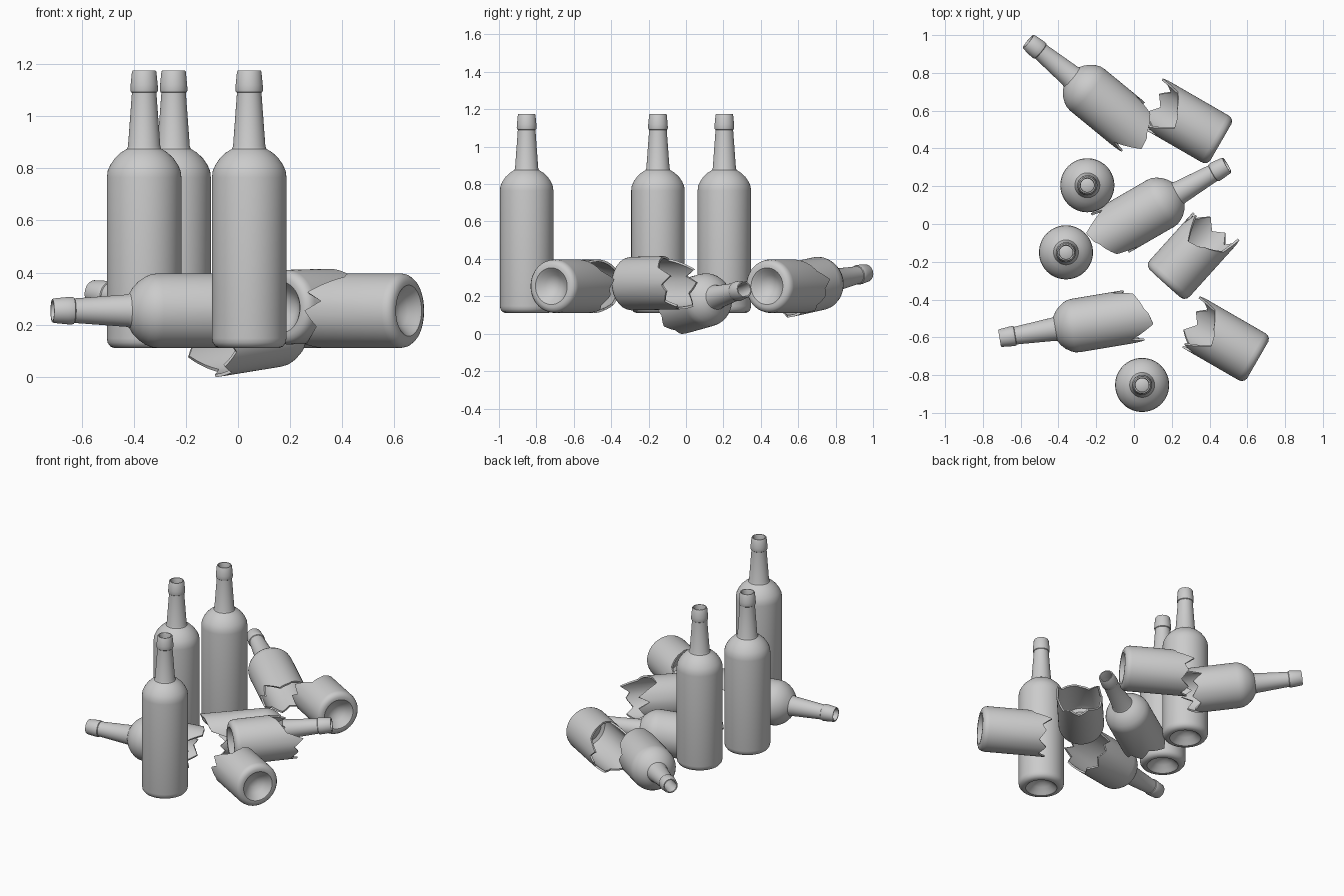
import bpy, bmesh
from math import sin, cos, radians
from mathutils import Matrix, Vector

if "Cube" in bpy.data.objects:
    bpy.data.objects.remove(bpy.data.objects["Cube"])

SIDES = 72
HEIGHT = 1.065
R, WALL = 0.143, 0.012

# Bottle profile pieces as (radius, height above the base)
OUTER_BASE = [(0, .06), (.03, .056), (.06, .038), (.085, .012), (.098, 0),
              (.114, 0), (.13, .007), (.14, .021), (R, .038)]
OUTER_TOP = [(R, .655), (.14, .68), (.13, .703), (.113, .728), (.09, .75),
             (.066, .765), (.062, .775), (.047, .98), (.051, .983),
             (.053, .99), (.052, 1.01), (.047, 1.06), (.044, HEIGHT)]
INNER_TOP = [(.038, HEIGHT), (.035, 1.055), (.035, .98), (.05, .77),
             (.08, .742), (.102, .72), (.12, .695), (R - WALL, .655)]
INNER_BASE = [(R - WALL, .05), (.122, .025), (.1, .018), (.085, .03),
              (.06, .053), (.03, .07), (0, .074)]

# Jagged fracture: (angle in degrees, height above the base)
CRACK = [(0, .379), (15, .31), (30, .378), (65, .25), (90, .265), (100, .283),
         (115, .297), (145, .33), (165, .435), (185, .375), (200, .40),
         (225, .36), (245, .41), (270, .37), (295, .42), (335, .335), (360, .379)]


def crack(deg):
    for (a, h), (b, k) in zip(CRACK, CRACK[1:]):
        if a <= deg <= b:
            return h + (k - h) * (deg - a) / (b - a)


def lathe(name, profile, closed=False):
    """Spin a profile; a height of None follows the fracture line."""
    bm = bmesh.new()
    cols = []
    for i in range(SIDES):
        deg = 360 * i / SIDES
        c, s = cos(radians(deg)), sin(radians(deg))
        cols.append([bm.verts.new((r * c, r * s, crack(deg) if z is None else z))
                     for r, z in profile])
    n = len(profile)
    for i in range(SIDES):
        a, b = cols[i], cols[(i + 1) % SIDES]
        for j in range(n if closed else n - 1):
            k = (j + 1) % n
            bm.faces.new((a[j], b[j], b[k], a[k]))
    bmesh.ops.remove_doubles(bm, verts=bm.verts, dist=1e-5)
    bmesh.ops.recalc_face_normals(bm, faces=bm.faces)
    me = bpy.data.meshes.new(name)
    bm.to_mesh(me)
    bm.free()
    me.shade_smooth()
    me.set_sharp_from_angle(angle=radians(35))
    return me


def place(name, mesh, matrix):
    ob = bpy.data.objects.new(name, mesh)
    bpy.context.collection.objects.link(ob)
    ob.matrix_world = matrix


def lying(point, heading, tilt, along):
    """Lay the bottle axis along a heading; point is at distance along from the base."""
    h, t = radians(heading), radians(tilt)
    axis = Vector((cos(h) * cos(t), sin(h) * cos(t), sin(t)))
    left = Vector((-sin(h), cos(h), 0))
    up = axis.cross(left)
    m = Matrix((left, up, axis)).transposed().to_4x4()
    m.translation = Vector(point) - axis * along
    return m


whole = lathe("whole_bottle", OUTER_BASE + OUTER_TOP + INNER_TOP + INNER_BASE)
bottom = lathe("bottle_bottom", OUTER_BASE + [(R, None), (R - WALL, None)] + INNER_BASE)
top = lathe("bottle_top", [(R - WALL, None), (R, None)] + OUTER_TOP + INNER_TOP, True)

# Standing bottles
for i, (x, y) in enumerate([(-.247, .205), (-.36, -.15), (.043, -.852)]):
    place(f"standing_bottle_{i + 1}", whole, Matrix.Translation((x, y, .11)))

# Broken bottoms, located by the base centre
for i, (p, heading, tilt) in enumerate([((.46, .433, .254), 150, 0),
                                        ((.655, -.72, .254), 150, 0),
                                        ((.165, -.315, .267), 48, 1)]):
    place(f"broken_bottom_{i + 1}", bottom, lying(p, heading, tilt, 0))

# Broken necks, located by the mouth centre
for i, (p, heading, tilt) in enumerate([((-.56, .967, .325), 140.6, 8),
                                        ((.492, .312, .237), 30, 8),
                                        ((-.712, -.605, .254), 189.5, 0)]):
    place(f"broken_neck_{i + 1}", top, lying(p, heading, tilt, HEIGHT))
